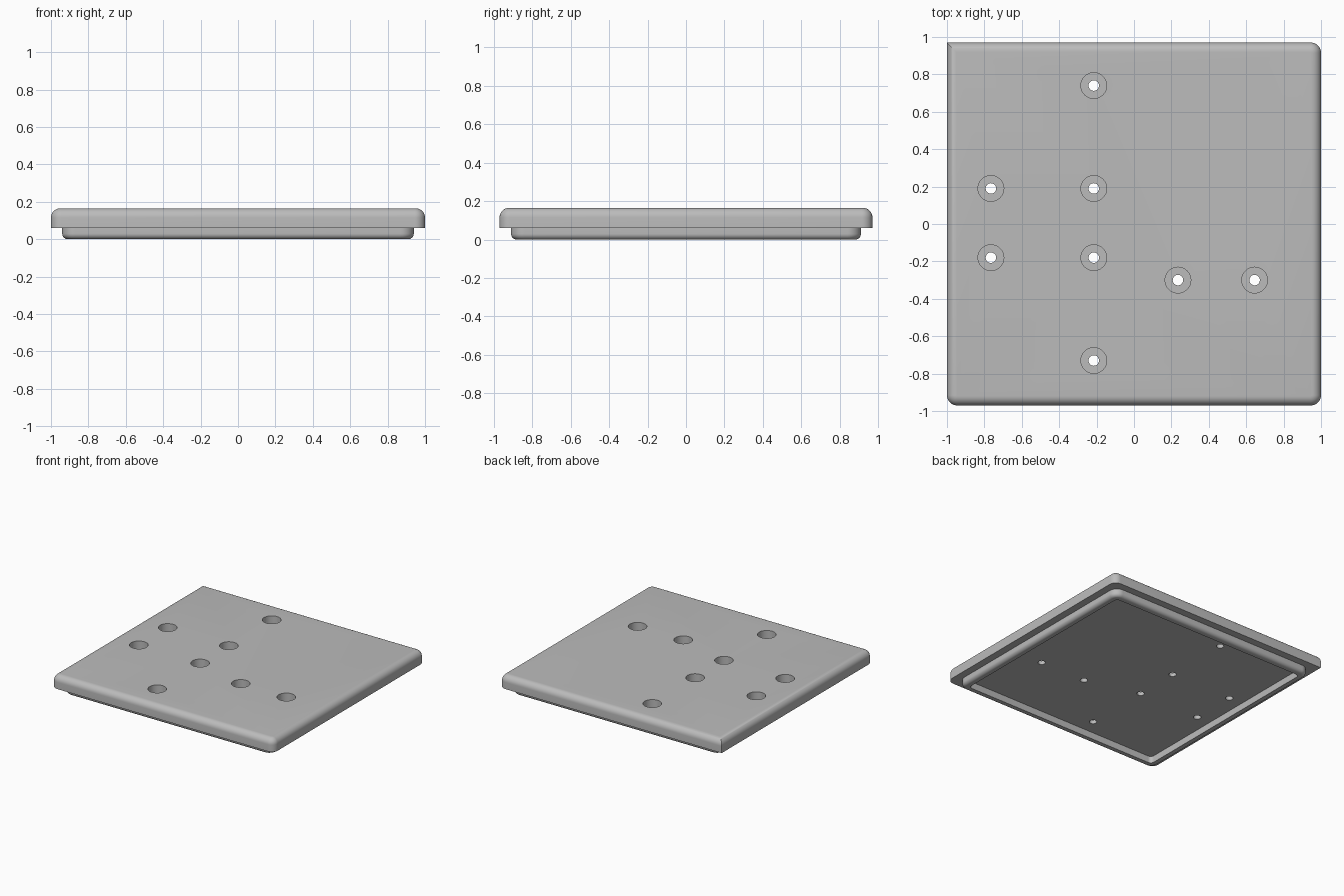
import bpy
import bmesh
import math
from mathutils import Matrix

cube = bpy.data.objects.get("Cube")
if cube:
    bpy.data.objects.remove(cube)

HALF_X, HALF_Y = 1.0, 0.97
TOP, LIP, RECESS = 0.165, 0.06, 0.055
CORNER_STEPS, FILLET_STEPS = 10, 8

grey = bpy.data.materials.new("plain grey")
grey.use_nodes = True
colour = (0.5, 0.5, 0.5, 1)
grey.diffuse_color = colour
grey.node_tree.nodes["Principled BSDF"].inputs["Base Color"].default_value = colour


def loop(bm, inset, z, radius, square_corner=False):
    """Rounded rectangle; one back corner may stay square."""
    hx, hy = HALF_X - inset, HALF_Y - inset
    verts = []
    for i, (sx, sy) in enumerate([(1, 1), (-1, 1), (-1, -1), (1, -1)]):
        r = 0 if square_corner and i == 1 else radius
        for k in range(CORNER_STEPS + 1):
            a = math.pi / 2 * (i + k / CORNER_STEPS)
            verts.append(bm.verts.new((sx * (hx - r) + r * math.cos(a),
                                       sy * (hy - r) + r * math.sin(a), z)))
    return verts


def new_object(name, bm):
    bmesh.ops.recalc_face_normals(bm, faces=bm.faces)
    mesh = bpy.data.meshes.new(name)
    bm.to_mesh(mesh)
    bm.free()
    mesh.materials.append(grey)
    obj = bpy.data.objects.new(name, mesh)
    bpy.context.collection.objects.link(obj)
    return obj


# Lid: recessed underside, rounded locating rim, overhanging plate
bm = bmesh.new()
loops = [loop(bm, 0.115, RECESS, 0.03), loop(bm, 0.115, 0, 0.03)]
rim_fillet, plate_fillet = 0.03, 0.05
for k in range(FILLET_STEPS + 1):
    a = math.pi / 2 * k / FILLET_STEPS
    d = rim_fillet * (1 - math.sin(a))
    loops.append(loop(bm, 0.06 + d, rim_fillet * (1 - math.cos(a)), 0.07 - d))
loops.append(loop(bm, 0.06, LIP, 0.07))
loops.append(loop(bm, 0, LIP, 0.055, True))
for k in range(FILLET_STEPS + 1):
    a = math.pi / 2 * k / FILLET_STEPS
    d = plate_fillet * (1 - math.cos(a))
    loops.append(loop(bm, d, TOP - plate_fillet * (1 - math.sin(a)), 0.055 - d, True))
for lower, upper in zip(loops, loops[1:]):
    for i in range(len(lower)):
        j = (i + 1) % len(lower)
        bm.faces.new((lower[i], lower[j], upper[j], upper[i]))
bm.faces.new(loops[0])
bm.faces.new(loops[-1])
bmesh.ops.remove_doubles(bm, verts=bm.verts, dist=0.0001)
lid = new_object("lid_plate", bm)

# Counterbored screw holes
holes = [(-0.215, 0.74), (-0.215, 0.19), (-0.215, -0.18), (-0.215, -0.73),
         (-0.765, 0.19), (-0.765, -0.18), (0.235, -0.3), (0.645, -0.3)]
profile = [(0.028, 0.02), (0.028, 0.085), (0.069, 0.085), (0.069, 0.2)]
SIDES = 32
bm = bmesh.new()
for x, y in holes:
    rings = [bmesh.ops.create_circle(bm, segments=SIDES, radius=r,
                                     matrix=Matrix.Translation((x, y, z)))["verts"]
             for r, z in profile]
    for low, high in zip(rings, rings[1:]):
        for i in range(SIDES):
            j = (i + 1) % SIDES
            bm.faces.new((low[i], low[j], high[j], high[i]))
    bm.faces.new(rings[0])
    bm.faces.new(rings[-1])
cutter = new_object("screw_hole_cutter", bm)
cutter.hide_render = True

cut = lid.modifiers.new("screw holes", "BOOLEAN")
cut.operation = "DIFFERENCE"
cut.solver = "EXACT"
cut.object = cutter

bpy.ops.object.select_all(action="DESELECT")
bpy.context.view_layer.objects.active = lid
lid.select_set(True)
bpy.ops.object.modifier_apply(modifier=cut.name)
bpy.data.objects.remove(cutter)
bpy.ops.object.shade_smooth_by_angle(angle=math.radians(35))
